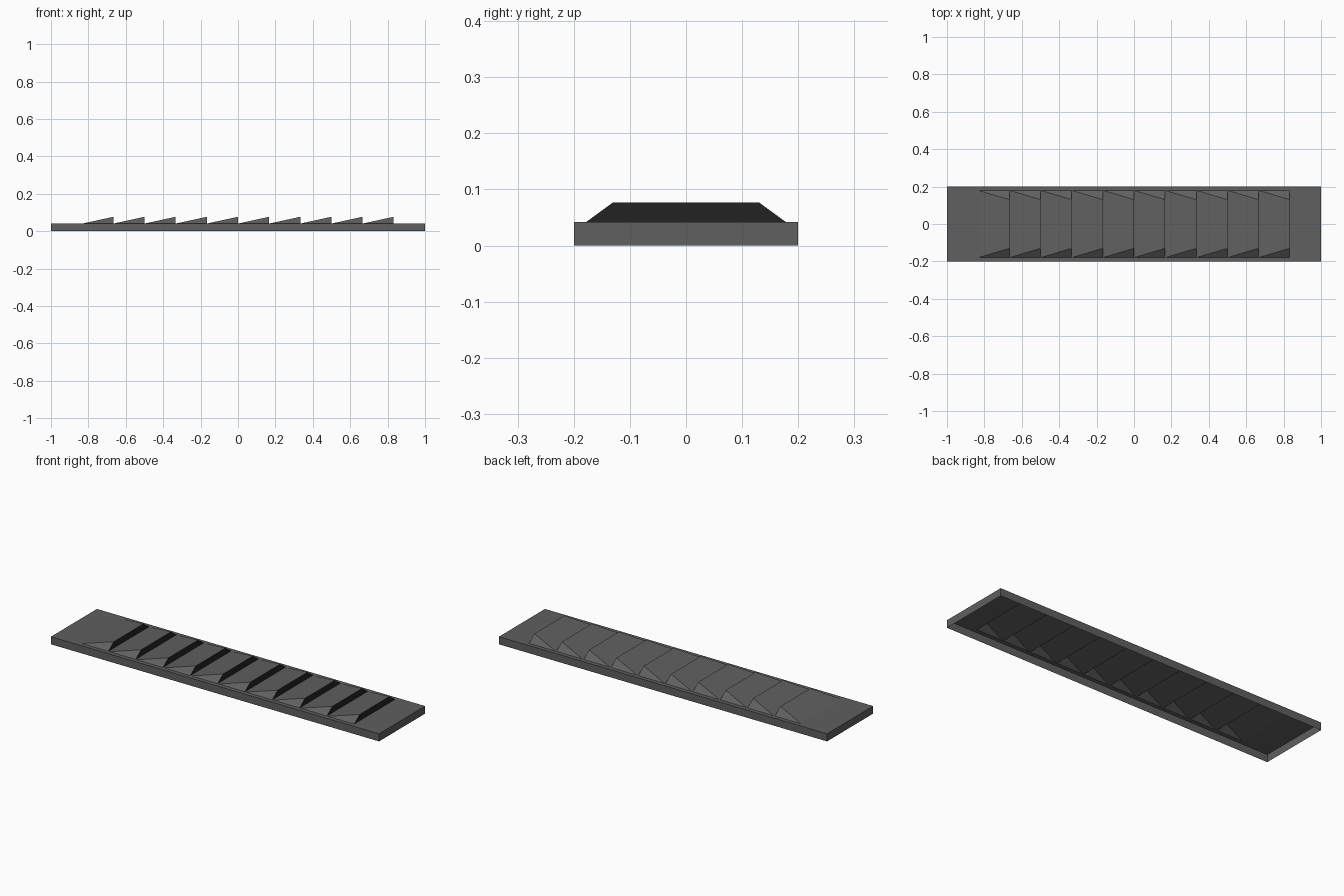
import bpy, bmesh

if "Cube" in bpy.data.objects:
    bpy.data.objects.remove(bpy.data.objects["Cube"])

COUNT, PITCH, LENGTH = 10, 0.1665, 0.161   # louvre row along x
W, TOP = 0.2, 0.042                        # half width and deck height
LOW, HIGH, PEAK = 0.178, 0.13, 0.077       # louvre half widths and peak height


def material(name, value):
    m = bpy.data.materials.new(name)
    m.diffuse_color = (value, value, value, 1)
    m.use_nodes = True
    m.node_tree.nodes["Principled BSDF"].inputs["Base Color"].default_value = m.diffuse_color
    return m


grey = material("dark grey metal", 0.115)
black = material("black opening", 0.016)


def build(name, polygons, mats):
    """Make a sheet object from (points, material index) polygons."""
    bm = bmesh.new()
    for pts, idx in polygons:
        bm.faces.new([bm.verts.new(p) for p in pts]).material_index = idx
    bmesh.ops.remove_doubles(bm, verts=bm.verts, dist=1e-5)
    me = bpy.data.meshes.new(name)
    bm.to_mesh(me)
    bm.free()
    for m in mats:
        me.materials.append(m)
    ob = bpy.data.objects.new(name, me)
    bpy.context.collection.objects.link(ob)


def deck(x0, x1, y0, y1):
    return ([(x0, y0, TOP), (x1, y0, TOP), (x1, y1, TOP), (x0, y1, TOP)], 0)


ends = [(i + 1 - COUNT / 2) * PITCH for i in range(COUNT)]

# Tray: four skirt walls, open below, and a deck slotted under each louvre
corners = [(-1, -W), (1, -W), (1, W), (-1, W)]
tray = []
for i, a in enumerate(corners):
    b = corners[(i + 1) % 4]
    tray.append(([(*a, 0), (*b, 0), (*b, TOP), (*a, TOP)], 0))
tray += [deck(-1, 1, -W, -LOW), deck(-1, 1, LOW, W), deck(ends[-1], 1, -LOW, LOW)]
previous = -1
for e in ends:
    tray.append(deck(previous, e - LENGTH, -LOW, LOW))
    previous = e
build("tray", tray, [grey])

# Louvres: sloping hoods with triangular cheeks and a black mouth facing +x
for i, e in enumerate(ends):
    s = e - LENGTH
    a, b = (s, -LOW, TOP), (s, LOW, TOP)
    c, d = (e, -LOW, TOP), (e, LOW, TOP)
    p, q = (e, -HIGH, PEAK), (e, HIGH, PEAK)
    build(f"louvre_{i + 1}", [([a, p, q, b], 0), ([a, c, p], 0),
                              ([b, q, d], 0), ([c, d, q, p], 1)], [grey, black])
